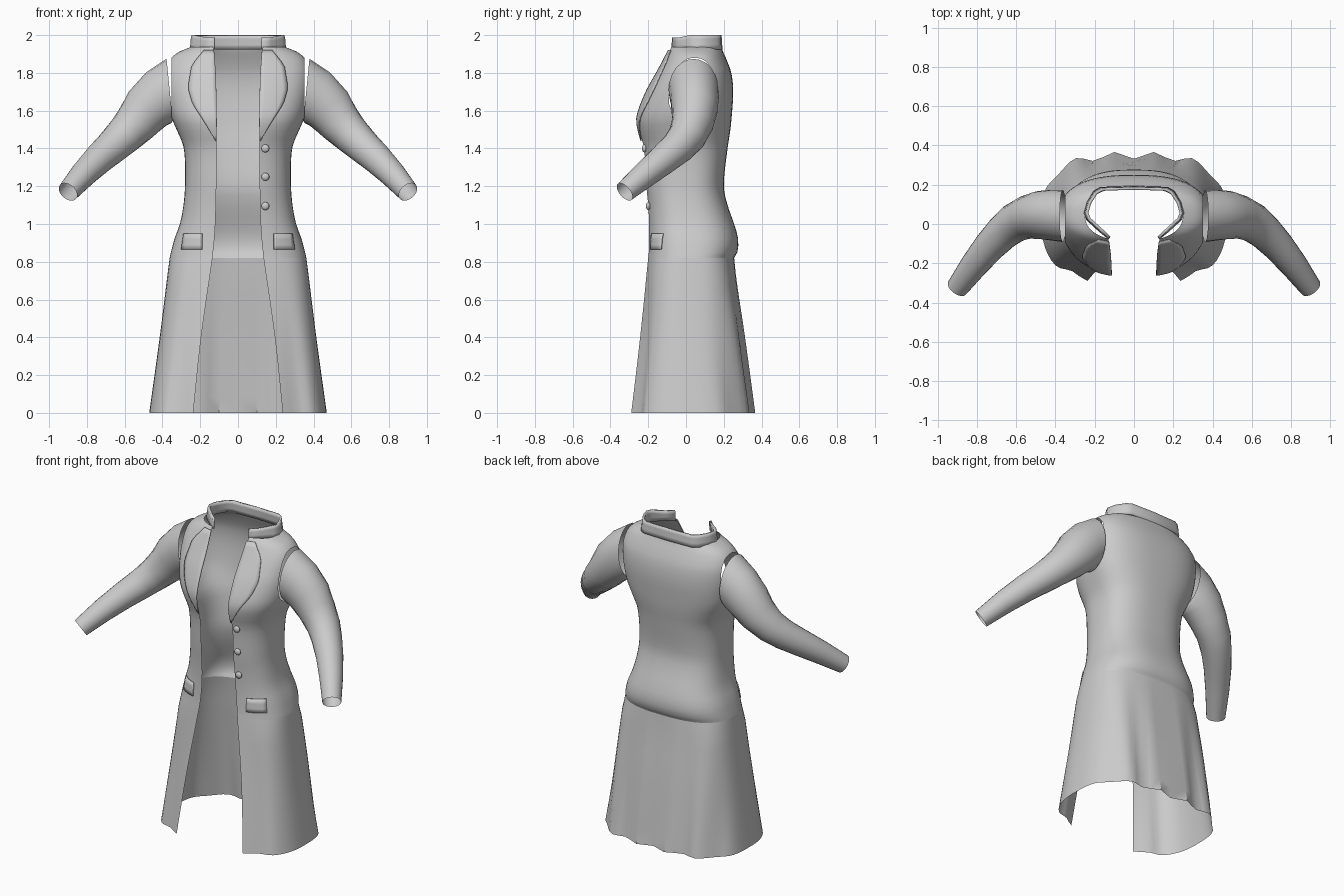
import bpy, bmesh, math
from mathutils import Vector

if "Cube" in bpy.data.objects:
    bpy.data.objects.remove(bpy.data.objects["Cube"])

cloth = bpy.data.materials.new("grey cloth")
cloth.diffuse_color = (0.6, 0.6, 0.6, 1)
cloth.use_nodes = True
cloth.node_tree.nodes["Principled BSDF"].inputs["Base Color"].default_value = cloth.diffuse_color

# Coat profile: height, half width, front y, back y, half opening, middle y
ROWS = [
    (0.00, 0.47, -0.275, 0.35, 0.237, 0.02),
    (0.40, 0.415, -0.235, 0.305, 0.195, 0.02),
    (0.82, 0.362, -0.20, 0.255, 0.135, 0.02),
    (0.85, 0.355, -0.197, 0.272, 0.132, 0.02),
    (0.92, 0.337, -0.195, 0.276, 0.125, 0.02),
    (1.00, 0.308, -0.195, 0.255, 0.12, 0.01),
    (1.10, 0.289, -0.20, 0.22, 0.117, 0.0),
    (1.20, 0.281, -0.21, 0.20, 0.115, 0.0),
    (1.40, 0.287, -0.222, 0.22, 0.115, 0.0),
    (1.50, 0.325, -0.248, 0.235, 0.115, 0.01),
    (1.57, 0.355, -0.253, 0.242, 0.115, 0.02),
    (1.70, 0.378, -0.205, 0.25, 0.117, 0.03),
    (1.80, 0.378, -0.15, 0.24, 0.12, 0.04),
    (1.87, 0.36, -0.112, 0.215, 0.125, 0.045),
    (1.91, 0.315, -0.092, 0.197, 0.128, 0.05),
    (1.937, 0.25, -0.075, 0.187, 0.13, 0.05),
]


def row_at(z):
    """Smoothly interpolated profile row at height z."""
    i = max(k for k in range(len(ROWS) - 1) if k == 0 or ROWS[k][0] <= z)
    a, b = ROWS[i], ROWS[i + 1]
    h = b[0] - a[0]
    t = (z - a[0]) / h

    def slope(k, c):
        p, q = ROWS[max(k - 1, 0)], ROWS[min(k + 1, len(ROWS) - 1)]
        return (q[c] - p[c]) / (q[0] - p[0])
    return [a[c] * (2*t**3 - 3*t*t + 1) + b[c] * (3*t*t - 2*t**3)
            + h * (slope(i, c) * (t**3 - 2*t*t + t) + slope(i + 1, c) * (t**3 - t*t))
            for c in range(1, 6)]


def exponent(z):
    return 2.9 if z < 0.8 else 2.6 if z < 1.85 else 2.4


def front_y(x, z):
    """Depth of the coat front at x, z."""
    w, yf, yb, gap, yc = row_at(z)
    n = exponent(z)
    f = lambda v: max(0.0, 1 - min(1, abs(v) / w) ** n) ** (1 / n)
    return yc - (yc - yf) * f(x) / f(gap)


def section(z, cols=26):
    """Right half of the coat outline, from front edge to middle back."""
    w, yf, yb, gap, yc = row_at(z)
    n = exponent(z)
    t0 = math.asin((gap / w) ** (n / 2))
    flare = max(0, (0.83 - z) / 0.83)
    pts = []
    for k in range(cols + 1):
        t = t0 + (math.pi - t0) * k / cols
        s, c = max(0, math.sin(t)), math.cos(t)
        x = w * s ** (2 / n)
        if c > 0:
            y = front_y(x, z) - 0.016 * flare * c * math.cos((x - gap) * 2 * math.pi / 0.17)
        else:
            y = yc + (yb - yc) * abs(c) ** (2 / n)
            y -= 0.018 * flare * min(1, -2 * c) * math.cos(x * 2 * math.pi / 0.2)
        pts.append(Vector((x, y, z)))
    return pts


def full(half):
    return half + [Vector((-p.x, p.y, p.z)) for p in reversed(half[:-1])]


def skin(name, rings, closed=False, angle=40):
    """Join rows of points into a surface."""
    bm = bmesh.new()
    vs = [[bm.verts.new(p) for p in r] for r in rings]
    for a, b in zip(vs, vs[1:]):
        m = len(a)
        for j in range(m if closed else m - 1):
            k = (j + 1) % m
            bm.faces.new((a[j], a[k], b[k], b[j]))
    return finish(name, bm, angle)


def finish(name, bm, angle=40):
    bmesh.ops.recalc_face_normals(bm, faces=bm.faces)
    me = bpy.data.meshes.new(name)
    bm.to_mesh(me)
    bm.free()
    me.materials.append(cloth)
    ob = bpy.data.objects.new(name, me)
    bpy.context.collection.objects.link(ob)
    bpy.ops.object.select_all(action='DESELECT')
    ob.select_set(True)
    bpy.context.view_layer.objects.active = ob
    bpy.ops.object.shade_smooth_by_angle(angle=math.radians(angle))
    return ob


# Skirt and bodice
levels = [0.82 * i / 10 for i in range(11)]
skin("skirt", [full(section(z)) for z in levels])
levels = [0.82, 0.835, 0.85] + [0.85 + 0.0375 * i for i in range(1, 28)] + [1.885, 1.9, 1.913, 1.925, 1.937]
bodice = skin("bodice", [full(section(z)) for z in levels])

# Armholes cut flat into the bodice sides
bm = bmesh.new()
bm.from_mesh(bodice.data)
for side in (1, -1):
    faces = [f for f in bm.faces if f.calc_center_median().z > 1.45]
    geom = set(faces) | {e for f in faces for e in f.edges} | {v for f in faces for v in f.verts}
    bmesh.ops.bisect_plane(bm, geom=list(geom), plane_co=(0.352 * side, 0, 0),
                           plane_no=(side, 0, 0), clear_outer=True)
bm.to_mesh(bodice.data)
bm.free()

# Standing collar, open at the front
NECK = [(0.13, -0.075), (0.175, -0.035), (0.235, 0.02), (0.25, 0.055), (0.235, 0.11),
        (0.2, 0.165), (0.165, 0.185), (0, 0.19)]
collar_rows = []
for z, s in ((1.925, 1.03), (1.95, 1.01), (1.98, 1.0), (2.0, 0.985)):
    half = [Vector((x * s if x > 0.14 else x, 0.06 + (y - 0.06) * s,
                    z - (0.012 if y < 0 and z > 1.97 else 0))) for x, y in NECK]
    collar_rows.append(full(half))
collar = skin("collar", collar_rows)
mod = collar.modifiers.new("thickness", 'SOLIDIFY')
mod.thickness = 0.014
mod.offset = -1

# Sleeves: centre x, y, z and radius
ARM = [(0.362, 0.04, 1.71, 0.165), (0.42, 0.045, 1.668, 0.15), (0.48, 0.045, 1.61, 0.134),
       (0.54, 0.035, 1.535, 0.116), (0.61, 0.005, 1.462, 0.1), (0.67, -0.045, 1.405, 0.09),
       (0.737, -0.115, 1.345, 0.081), (0.817, -0.213, 1.265, 0.07), (0.9, -0.325, 1.17, 0.056)]
for side, label in ((1, "left"), (-1, "right")):
    rings = []
    for i, (x, y, z, r) in enumerate(ARM):
        p, q = ARM[max(i - 1, 0)], ARM[min(i + 1, len(ARM) - 1)]
        d = Vector(q[:3]) - Vector(p[:3])
        if i == 0:
            d = Vector((1, 0, -0.1))
        if i == 1:
            d = Vector((0.9, 0, -0.45))
        d.normalize()
        v = d.cross(Vector((0, 0, 1))).normalized()
        u = v.cross(d)
        depth = r * (0.8, 0.86, 0.92, 0.96)[i] if i < 4 else r
        ring = [Vector((x, y, z)) + u * r * math.cos(a) + v * depth * math.sin(a)
                for a in (2 * math.pi * k / 24 for k in range(24))]
        rings.append([Vector((w.x * side, w.y, w.z)) for w in ring])
    skin(label + "_sleeve", rings, closed=True, angle=60)

# Lapels: thin plates following the chest; outer edge by height
EDGE = [(1.44, 0.118), (1.52, 0.165), (1.635, 0.24), (1.72, 0.265), (1.84, 0.245), (1.92, 0.18)]


def edge_x(z):
    for (z0, x0), (z1, x1) in zip(EDGE, EDGE[1:]):
        if z <= z1 + 1e-6:
            return x0 + (x1 - x0) * (z - z0) / (z1 - z0)


def plate(name, zs, inner, outer, side, lift, steps=6):
    rows = []
    for z in zs:
        xs = [inner(z) + (outer(z) - inner(z)) * k / steps for k in range(steps + 1)]
        rows.append([Vector((x * side, front_y(x, z) - lift, z)) for x in xs])
    ob = skin(name, rings=rows)
    m = ob.modifiers.new("thickness", 'SOLIDIFY')
    m.thickness = 0.006
    m.offset = 0


for side, label in ((1, "left"), (-1, "right")):
    plate(label + "_lapel", [1.44 + 0.48 * i / 16 for i in range(17)],
          lambda z: row_at(z)[3] - 0.002, edge_x, side, 0.006)
    # Slanted pocket flaps
    plate(label + "_pocket_flap", [0.865, 0.89, 0.92, 0.95],
          lambda z: 0.19, lambda z: 0.30 - 0.15 * (z - 0.865), side, 0.004)

# Buttons down one front edge
for i, z in enumerate((1.4, 1.25, 1.095)):
    bm = bmesh.new()
    bmesh.ops.create_uvsphere(bm, u_segments=16, v_segments=8, radius=0.021)
    for v in bm.verts:
        v.co = (v.co.x + 0.145, v.co.y * 0.6 + front_y(0.145, z) - 0.006, v.co.z + z)
    finish("button_%d" % (i + 1), bm)
